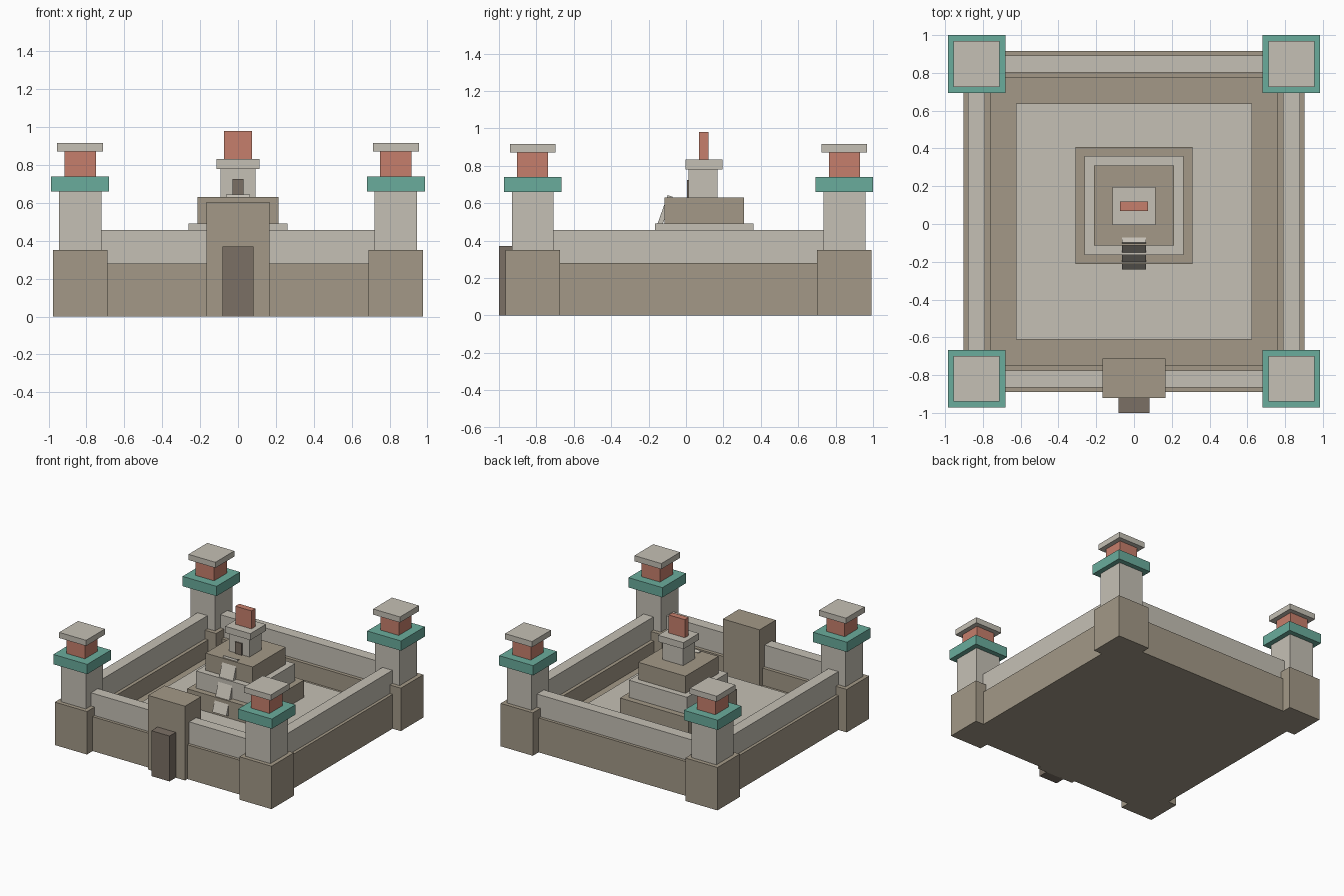
import bpy
import math

cube = bpy.data.objects.get("Cube")
if cube:
    bpy.data.objects.remove(cube, do_unlink=True)

OY = 0.0135   # courtyard centre in y
PY = 0.098    # pyramid centre in y


def linear(c):
    c /= 255
    return c / 12.92 if c <= 0.04045 else ((c + 0.055) / 1.055) ** 2.4


def material(name, *rgb):
    m = bpy.data.materials.new(name)
    m.use_nodes = True
    color = [linear(c) for c in rgb] + [1]
    m.diffuse_color = color
    m.node_tree.nodes["Principled BSDF"].inputs["Base Color"].default_value = color
    return m


STONE = material("pale_stone", 197, 192, 181)
EARTH = material("brown_stone", 163, 153, 135)
TEAL = material("teal_paint", 106, 172, 156)
RED = material("terracotta", 198, 127, 108)
DARK = material("dark_wood", 123, 112, 101)


def box(name, mat, x, y, z, sx, sy, height, tilt=0):
    """Box centred on x, y and standing on z."""
    bpy.ops.mesh.primitive_cube_add(size=1, location=(x, y, z + height / 2))
    ob = bpy.context.object
    ob.name = name
    ob.scale = (sx, sy, height)
    ob.rotation_euler.x = tilt
    ob.data.materials.append(mat)
    return ob


# Courtyard floor and paved plaza
box("courtyard_floor", EARTH, 0, OY, 0, 1.7, 1.7, 0.14)
box("plaza", STONE, 0, OY, 0.14, 1.248, 1.248, 0.07)

# Enclosure walls: thick brown footing under a thinner pale wall
for side, s in (("front", -1), ("back", 1)):
    box(side + "_wall_base", EARTH, 0, OY + s * 0.832, 0, 1.6, 0.143, 0.28)
    box(side + "_wall", STONE, 0, OY + s * 0.834, 0.28, 1.6, 0.09, 0.177)
for side, s in (("right", -1), ("left", 1)):
    box(side + "_wall_base", EARTH, s * 0.832, OY, 0, 0.143, 1.6, 0.28)
    box(side + "_wall", STONE, s * 0.834, OY, 0.28, 0.09, 1.6, 0.177)

# Corner towers: part, colour, width, bottom, top
TOWER = (
    ("base", EARTH, 0.29, 0, 0.35),
    ("shaft", STONE, 0.224, 0.35, 0.66),
    ("band", TEAL, 0.306, 0.66, 0.74),
    ("neck", RED, 0.166, 0.74, 0.87),
    ("cap", STONE, 0.243, 0.87, 0.916),
)
for fb, sy in (("front", -1), ("back", 1)):
    for lr, sx in (("right", -1), ("left", 1)):
        for part, mat, w, z0, z1 in TOWER:
            box(f"{fb}_{lr}_tower_{part}", mat, sx * 0.833, OY + sy * 0.833,
                z0, w, w, z1 - z0)

# Gatehouse and its door
box("gatehouse", EARTH, 0, -0.816, 0, 0.332, 0.208, 0.605)
box("gate_door", DARK, 0, -0.95, 0, 0.165, 0.1, 0.37)

# Stepped pyramid
for i, (mat, w) in enumerate(((EARTH, 0.62), (STONE, 0.525), (EARTH, 0.426))):
    box(f"pyramid_tier_{i + 1}", mat, 0, PY, 0.21 + 0.14 * i, w, w, 0.14)

# Steep stair ramp running up through the tiers
box("stair_ramp", STONE, 0, -0.157, 0.221, 0.126, 0.027, 0.43, math.radians(-19.5))

# Shrine on top
box("shrine", STONE, 0, 0.092, 0.63, 0.187, 0.155, 0.15)
box("shrine_door", DARK, 0, 0.02, 0.63, 0.06, 0.03, 0.095)
box("shrine_roof", STONE, 0, 0.096, 0.78, 0.228, 0.2, 0.053)
box("roof_comb", RED, 0, 0.094, 0.833, 0.146, 0.05, 0.147)
